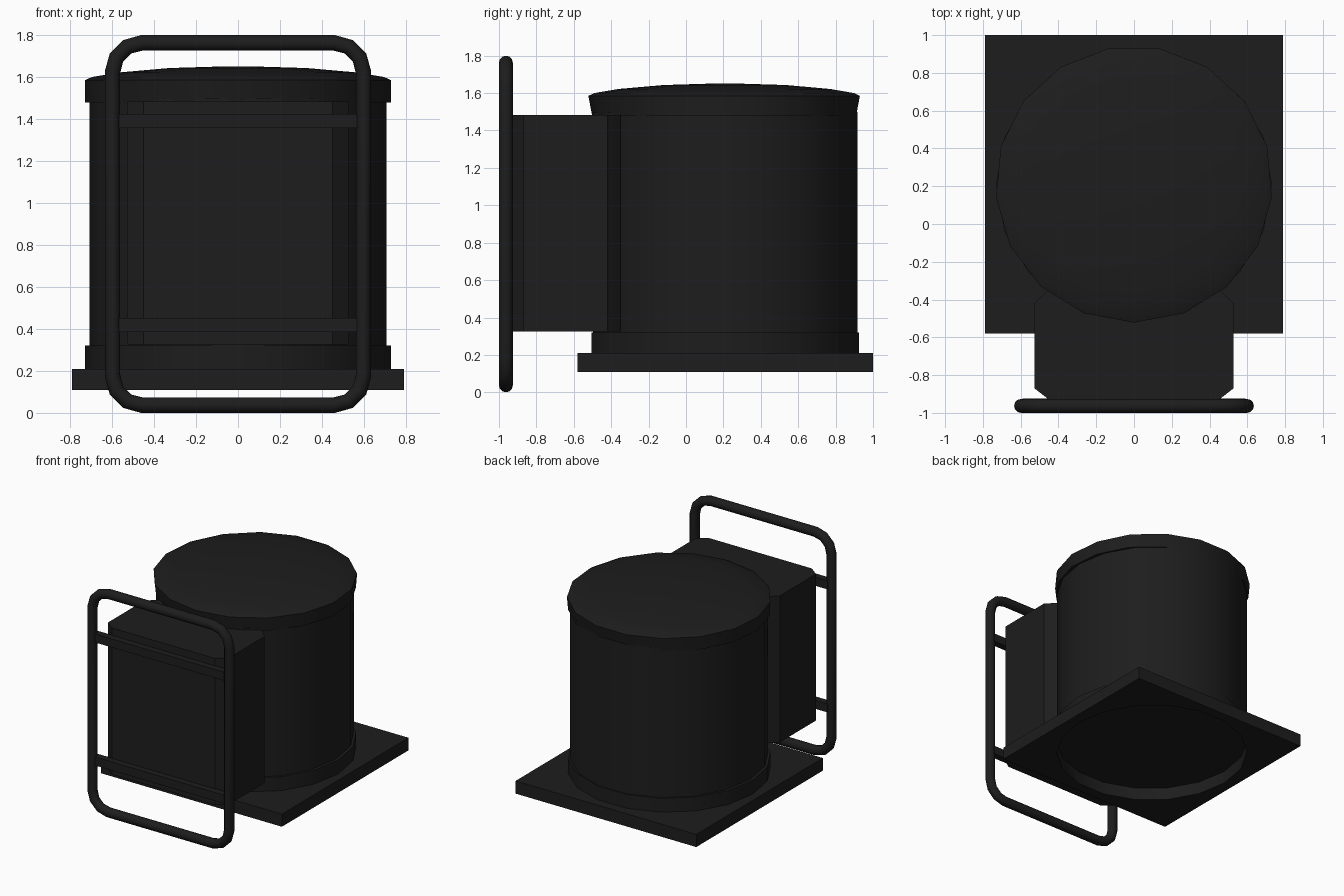
import bpy, bmesh, math

cube = bpy.data.objects.get("Cube")
if cube:
    bpy.data.objects.remove(cube, do_unlink=True)

black = bpy.data.materials.new("black_paint")
black.use_nodes = True
colour = (0.0123, 0.0123, 0.0123, 1)
black.diffuse_color = colour
black.node_tree.nodes["Principled BSDF"].inputs["Base Color"].default_value = colour

DRUM_Y = 0.21


def shade(ob, angle=30):
    bpy.ops.object.select_all(action='DESELECT')
    ob.select_set(True)
    bpy.context.view_layer.objects.active = ob
    bpy.ops.object.shade_smooth_by_angle(angle=math.radians(angle))


def stack(name, outlines):
    """Solid through a stack of (outline points, height) sections, ends capped."""
    bm = bmesh.new()
    rings = [[bm.verts.new((x, y, z)) for x, y in points] for points, z in outlines]
    for low, high in zip(rings, rings[1:]):
        for i in range(len(low)):
            j = (i + 1) % len(low)
            bm.faces.new((low[i], low[j], high[j], high[i]))
    bm.faces.new(rings[0])
    bm.faces.new(rings[-1])
    bmesh.ops.recalc_face_normals(bm, faces=bm.faces)
    mesh = bpy.data.meshes.new(name)
    bm.to_mesh(mesh)
    bm.free()
    mesh.materials.append(black)
    ob = bpy.data.objects.new(name, mesh)
    bpy.context.collection.objects.link(ob)
    return ob


def prism(name, outline, bottom, top):
    return stack(name, [(outline, bottom), (outline, top)])


def box(name, x, y, z):
    """Box from (min, max) pairs."""
    outline = [(x[0], y[0]), (x[1], y[0]), (x[1], y[1]), (x[0], y[1])]
    return prism(name, outline, *z)


def turned(name, profile, sides, turn=0.0):
    """Rings of (x radius, y radius, z) around the drum axis."""
    angles = [turn + math.tau * i / sides for i in range(sides)]
    ob = stack(name, [([(rx * math.cos(a), DRUM_Y + ry * math.sin(a)) for a in angles], z)
                      for rx, ry, z in profile])
    shade(ob)
    return ob


# Square base plate with a round opening
plate = box("base_plate", (-0.79, 0.79), (-0.58, 1.0), (0.11, 0.21))
cutter = turned("plate_hole_cutter", [(0.708, 0.718, 0), (0.708, 0.718, 0.5)], 18)
cutter.hide_render = True
cutter.hide_set(True)
hole = plate.modifiers.new("hole", 'BOOLEAN')
hole.object = cutter
hole.operation = 'DIFFERENCE'
hole.solver = 'EXACT'

# Drum with its foot collar
turned("drum_body", [(0.708, 0.718, 0.22), (0.708, 0.718, 1.5)], 18)
turned("foot_collar", [(0.73, 0.725, 0.21), (0.73, 0.725, 0.32)], 18)

# Shallow domed lid
turned("drum_lid", [(0.731, 0.712, 1.48), (0.733, 0.732, 1.585), (0.7, 0.7, 1.6),
                    (0.57, 0.57, 1.622), (0.33, 0.33, 1.643), (0.1, 0.1, 1.65)],
       17, -math.pi / 2)

# Front housing with chamfered upright corners
right_side = [(0.45, -0.93), (0.527, -0.87), (0.527, -0.42), (0.455, -0.35)]
prism("front_housing", right_side + [(-x, y) for x, y in reversed(right_side)],
      0.325, 1.483)

# Flat cross bars that hold the guard frame
for name, z in (("lower_cross_bar", 0.385), ("upper_cross_bar", 1.357)):
    box(name, (-0.59, 0.59), (-0.98, -0.925), (z, z + 0.067))

# Tubular guard frame with rounded corners
TUBE, HALF, LOW, HIGH, BEND = 0.037, 0.598, 0.037, 1.763, 0.14
points = []
for k, (side, top) in enumerate(((1, True), (-1, True), (-1, False), (1, False))):
    cx = side * (HALF - BEND)
    cz = HIGH - BEND if top else LOW + BEND
    for step in range(4):
        a = math.pi / 2 * (k + step / 3)
        points.append((cx + BEND * math.cos(a), TUBE - 1, cz + BEND * math.sin(a), 1))
curve = bpy.data.curves.new("guard_frame", 'CURVE')
curve.dimensions = '3D'
curve.bevel_depth = TUBE
curve.bevel_resolution = 4
path = curve.splines.new('POLY')
path.points.add(len(points) - 1)
for point, co in zip(path.points, points):
    point.co = co
path.use_cyclic_u = True
curve.materials.append(black)
frame = bpy.data.objects.new("guard_frame", curve)
bpy.context.collection.objects.link(frame)
bpy.ops.object.select_all(action='DESELECT')
frame.select_set(True)
bpy.context.view_layer.objects.active = frame
bpy.ops.object.convert(target='MESH')
shade(bpy.context.view_layer.objects.active, 60)
